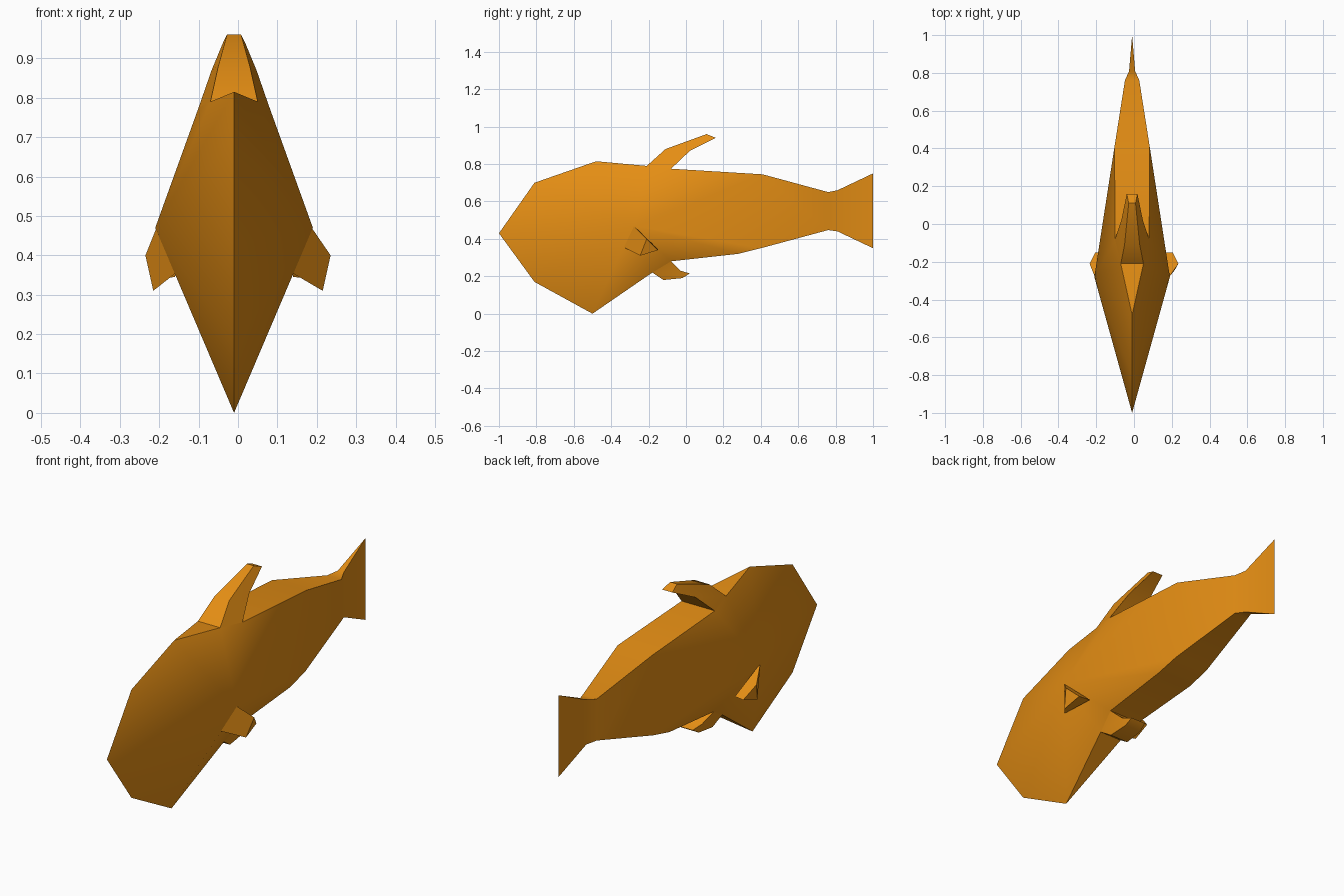
import bpy
import bmesh

cube = bpy.data.objects.get("Cube")
if cube:
    bpy.data.objects.remove(cube, do_unlink=True)

KEEL_X = -0.01  # the body's mirror plane

orange = bpy.data.materials.new("fish orange")
orange.use_nodes = True
color = (0.78, 0.27, 0.007, 1)
orange.diffuse_color = color
bsdf = next(n for n in orange.node_tree.nodes if n.type == "BSDF_PRINCIPLED")
bsdf.inputs["Base Color"].default_value = color


def finish(bm, name):
    """Turn a bmesh into a smooth-by-angle object."""
    bmesh.ops.recalc_face_normals(bm, faces=bm.faces)
    mesh = bpy.data.meshes.new(name)
    bm.to_mesh(mesh)
    bm.free()
    mesh.materials.append(orange)
    obj = bpy.data.objects.new(name, mesh)
    bpy.context.collection.objects.link(obj)
    bpy.ops.object.select_all(action="DESELECT")
    obj.select_set(True)
    bpy.context.view_layer.objects.active = obj
    bpy.ops.object.shade_smooth_by_angle(angle=0.52)
    return obj


def mirrored_shell(name, outline, side_faces, bulge=None):
    """Outline of (half width, y, z) points, bridged across the keel, with
    side faces given as outline indices (-1 is the bulge point)."""
    bm = bmesh.new()
    points = outline + ([bulge] if bulge else [])
    left = [bm.verts.new((KEEL_X + x, y, z)) for x, y, z in points]
    right = [bm.verts.new((KEEL_X - x, y, z)) if x else v
             for v, (x, y, z) in zip(left, points)]
    for side in (left, right):
        for face in side_faces:
            bm.faces.new([side[i] for i in face])
    # Strips joining the two sides
    count = len(outline)
    for i in range(count):
        j = (i + 1) % count
        strip = list(dict.fromkeys((left[i], left[j], right[j], right[i])))
        if len(strip) > 2:
            bm.faces.new(strip)
    return finish(bm, name)


# Shared edges where the upper and lower fins meet the body
dorsal_front, dorsal_rear = (0.06, -0.21, 0.79), (0.09, -0.08, 0.775)
belly_front, belly_rear = (0.06, -0.18, 0.22), (0.085, -0.08, 0.28)

# Body and tail: outline runs from the hump back to the tail and round below
body_outline = [
    (0, -0.48, 0.815), dorsal_front, dorsal_rear,
    (0.093, 0.41, 0.745), (0.038, 0.76, 0.65), (0.016, 0.81, 0.66),
    (0, 1, 0.75), (0, 1, 0.35),
    (0.016, 0.81, 0.44), (0.038, 0.76, 0.447), (0.093, 0.4, 0.35),
    (0.095, 0.28, 0.32), belly_rear, belly_front,
    (0, -0.5, 0), (0, -0.81, 0.17), (0, -1, 0.43), (0, -0.81, 0.70),
]
n = len(body_outline)
fan = [(i % n, (i + 1) % n, -1) for i in range(10, n + 3)]
tail = [(i, i + 1, 12 - i, 13 - i) for i in (3, 4, 5)]
mirrored_shell("body", body_outline, fan + [(3, 10, -1)] + tail,
               bulge=(0.2, -0.28, 0.47))

# Upper and lower fins: swept slabs with a bend in the middle
fin_sides = [(0, 1, 4, 5), (1, 2, 3, 4)]
mirrored_shell("dorsal_fin", [
    dorsal_front, (0.04, -0.11, 0.88), (0.018, 0.11, 0.96),
    (0.028, 0.16, 0.94), (0.057, 0.02, 0.87), dorsal_rear], fin_sides)
mirrored_shell("belly_fin", [
    belly_front, (0.05, -0.12, 0.18), (0.045, -0.02, 0.19),
    (0.04, 0.02, 0.215), (0.055, -0.03, 0.23), belly_rear], fin_sides)


def side_fin(name, side, reach):
    """Short three-sided prism standing out from the widest part."""
    root = [(0.197, -0.28, 0.47), (0.148, -0.335, 0.355), (0.15, -0.15, 0.345)]
    tip = [(reach, -0.21, 0.40), (reach - 0.02, -0.245, 0.31),
           (reach - 0.03, -0.15, 0.34)]
    bm = bmesh.new()
    a, b = [[bm.verts.new((KEEL_X + side * x, y, z)) for x, y, z in ring]
            for ring in (root, tip)]
    bm.faces.new(a)
    bm.faces.new(b)
    for i in range(3):
        j = (i + 1) % 3
        bm.faces.new((a[i], a[j], b[j], b[i]))
    finish(bm, name)


side_fin("left_fin", 1, 0.245)
side_fin("right_fin", -1, 0.225)
